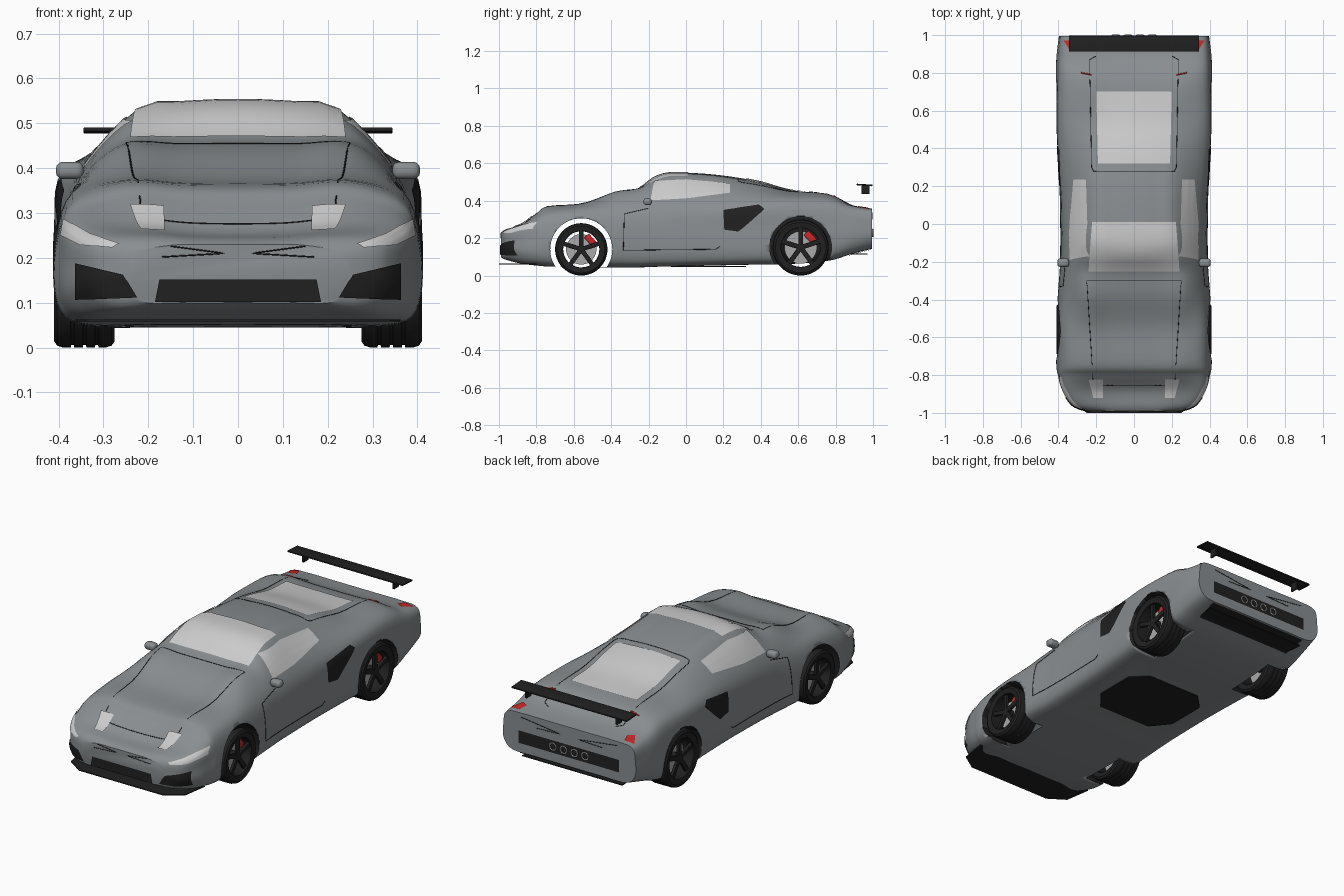
import bpy, bmesh, math
from mathutils import Vector, Matrix
from mathutils.bvhtree import BVHTree

if "Cube" in bpy.data.objects:
    bpy.data.objects.remove(bpy.data.objects["Cube"])


def mat(name, *c):
    m = bpy.data.materials.new(name)
    m.diffuse_color = (*c, 1)
    m.use_nodes = True
    m.node_tree.nodes["Principled BSDF"].inputs["Base Color"].default_value = m.diffuse_color
    return m


PAINT, BLACK = mat("paint", .25, .27, .28), mat("black", .015, .015, .016)
GLASS, RED = mat("glass", .55, .55, .55), mat("red", .6, .02, .02)
METAL = mat("metal", .4, .4, .4)


def add(name, bm, material, angle=35):
    bmesh.ops.recalc_face_normals(bm, faces=bm.faces)
    me = bpy.data.meshes.new(name)
    bm.to_mesh(me)
    bm.free()
    ob = bpy.data.objects.new(name, me)
    bpy.context.collection.objects.link(ob)
    me.materials.append(material)
    bpy.ops.object.select_all(action='DESELECT')
    ob.select_set(True)
    bpy.context.view_layer.objects.active = ob
    bpy.ops.object.shade_smooth_by_angle(angle=math.radians(angle))
    return ob


def spline(p, n, closed):
    # Catmull-Rom through the points
    out, k = [], len(p)
    g = (lambda i: p[i % k]) if closed else (lambda i: p[max(0, min(k - 1, i))])
    for i in range(k if closed else k - 1):
        a, b, c, d = g(i - 1), g(i), g(i + 1), g(i + 2)
        for j in range(n):
            t = j / n
            out.append(b + ((c - a) * t + (2 * a - 5 * b + 4 * c - d) * t * t
                            + (3 * b - a - 3 * c + d) * t ** 3) * .5)
    return out if closed else out + [p[-1]]


# Body stations: y, bottom z, half width, shoulder x, shoulder z, deck edge x, deck edge z, centre z
ROWS = [
    (-.99, .10, .25, .235, .21, .15, .228, .23),
    (-.96, .085, .325, .31, .235, .20, .248, .243),
    (-.88, .065, .378, .36, .265, .22, .272, .259),
    (-.80, .055, .40, .375, .295, .24, .330, .322),
    (-.74, .05, .408, .37, .325, .25, .368, .360),
    (-.55, .045, .41, .37, .345, .25, .384, .376),
    (-.38, .045, .40, .365, .35, .26, .443, .437),
    (-.25, .045, .39, .362, .36, .265, .458, .468),
    (-.17, .048, .388, .36, .367, .25, .495, .525),
    (-.07, .05, .387, .36, .375, .23, .527, .550),
    (.15, .055, .39, .365, .382, .22, .518, .54),
    (.38, .06, .402, .385, .387, .235, .482, .505),
    (.55, .062, .41, .39, .395, .25, .447, .458),
    (.76, .08, .41, .385, .39, .27, .433, .43),
    (.88, .115, .408, .38, .36, .27, .378, .375),
    (.995, .145, .395, .375, .345, .27, .357, .357)]
cols = []
for y, zb, w, xs, zs, xt, zt, zc in ROWS:
    h = [(.5 * w, zb), (.86 * w, zb + .003), (.99 * w, zb + .05), (w, zb + .6 * (zs - zb)), (xs, zs), (xt, zt),
         (.5 * xt, zt + .8 * (zc - zt))]
    ring = [(0, zb)] + h + [(0, zc)] + [(-a, b) for a, b in reversed(h)]
    cols.append([Vector((x, y, z)) for x, z in ring])
long = [spline(list(c), 5, False) for c in zip(*cols)]
bm = bmesh.new()
rings = [[bm.verts.new(v) for v in spline(list(r), 5, True)] for r in zip(*long)]
for a, b in zip(rings, rings[1:]):
    for i in range(len(a)):
        bm.faces.new((a[i - 1], a[i], b[i], b[i - 1]))
bm.faces.new(rings[0])
bm.faces.new(rings[-1])
bmesh.ops.recalc_face_normals(bm, faces=bm.faces)
TREE = BVHTree.FromBMesh(bm)
body = add("body_shell", bm, PAINT)
body.data.materials.append(BLACK)

# Wheel arches: cut, then open the front wells into the hollow shell
WHEELS = [(-.56, .14, .14, .166), (.613, .15, .15, .165)]
for wy, wz, r, ar in WHEELS:
    for s in (-1, 1):
        c = bmesh.new()
        bmesh.ops.create_cone(c, cap_ends=True, segments=48, radius1=ar, radius2=ar, depth=.2,
                              matrix=Matrix.Translation((s * .36, wy, wz)) @ Matrix.Rotation(math.pi / 2, 4, 'Y'))
        cut = add("arch_cutter", c, BLACK)
        cut.hide_render = True
        bpy.context.view_layer.objects.active = body
        m = body.modifiers.new("arch", 'BOOLEAN')
        m.object, m.operation, m.solver = cut, 'DIFFERENCE', 'EXACT'
        bpy.ops.object.modifier_apply(modifier=m.name)
        bpy.data.objects.remove(cut)
bm = bmesh.new()
bm.from_mesh(body.data)
caps = []
for f in bm.faces:
    c = f.calc_center_median()
    for wy, wz, r, ar in WHEELS:
        if abs(c.x) > .258 and math.hypot(c.y - wy, c.z - wz) < ar + .001:
            f.material_index = 1
            if wy < 0 and abs(f.normal.x) > .99 and abs(c.x) < .262:
                caps.append(f)
bmesh.ops.delete(bm, geom=caps, context='FACES')
bm.to_mesh(body.data)
bm.free()

VIEWS = {'side': lambda u, v: ((2, u, v), (-1, 0, 0)), 'top': lambda u, v: ((u, v, 2), (0, 0, -1)),
         'front': lambda u, v: ((u, -2, v), (0, 1, 0)), 'rear': lambda u, v: ((u, 2, v), (0, -1, 0)),
         'under': lambda u, v: ((u, v, -2), (0, 0, 1))}


def project(view, p, lift):
    o, d = map(Vector, VIEWS[view](*p))
    hit, n, *_ = TREE.ray_cast(o, d)
    if hit is None:
        hit, n, *_ = TREE.find_nearest(o + d * (1.6 if view == 'side' else 1.05))
    return hit + n * lift


def refine(pts, n=10):
    out = []
    for a, b in zip(pts, pts[1:]):
        out += [Vector(a).lerp(Vector(b), i / n) for i in range(n)]
    return out + [Vector(pts[-1])]


def patch(name, view, a, b, material, mirror=True, lift=.004):
    # skin between two rails, laid on the body
    for s in (1, -1) if mirror else (1,):
        bm = bmesh.new()
        grid = []
        for p, q in zip(refine(a), refine(b)):
            pts = [project(view, p.lerp(q, t / 10), lift) for t in range(11)]
            grid.append([bm.verts.new((s * v.x, v.y, v.z)) for v in pts])
        for g, h in zip(grid, grid[1:]):
            for i in range(10):
                bm.faces.new((g[i], g[i + 1], h[i + 1], h[i]))
        add(name, bm, material)


def seam(name, view, pts, material=BLACK, r=.0018):
    # panel gap on both sides of the car
    cu = bpy.data.curves.new(name, 'CURVE')
    cu.dimensions, cu.bevel_depth, cu.bevel_resolution = '3D', r, 1
    for s in (1, -1):
        path = [project(view, p, 0) for p in refine(pts)]
        sp = cu.splines.new('POLY')
        sp.points.add(len(path) - 1)
        for q, v in zip(sp.points, path):
            q.co = (s * v.x, v.y, v.z, 1)
    cu.materials.append(material)
    bpy.context.collection.objects.link(bpy.data.objects.new(name, cu))


# Glass
patch("windshield", 'top', [(-.24, -.25), (.24, -.25)], [(-.22, .01), (.22, .01)], GLASS, False)
patch("rear_window", 'top', [(-.2, .70), (.2, .70)], [(-.19, .32), (.19, .32)], GLASS, False)
patch("side_window", 'side', [(-.19, .40), (.0, .41), (.235, .44)], [(-.17, .503), (.0, .512), (.235, .49)], GLASS)
# Lights
patch("headlight", 'front', [(.265, .230), (.33, .252), (.387, .285)], [(.28, .222), (.35, .228), (.393, .25)], GLASS)
patch("hood_light", 'top', [(.165, -.92), (.215, -.92)], [(.165, -.82), (.24, -.82)], GLASS, lift=.006)
patch("tail_light", 'top', [(.30, .93), (.335, .91)], [(.315, .975), (.37, .97)], RED)
seam("tail_light_trim", 'top', [(.225, .79), (.28, .80)], RED, .004)
# Vents and grilles
patch("grille", 'front', [(-.175, .152), (.175, .152)], [(-.185, .102), (.185, .102)], BLACK, False)
patch("front_intake", 'front', [(.255, .162), (.36, .188)], [(.225, .112), (.36, .108)], BLACK)
patch("side_intake", 'side', [(.2, .35), (.39, .378), (.42, .355)], [(.205, .245), (.28, .235), (.30, .25)], BLACK)
patch("rear_panel", 'rear', [(-.3, .262), (.3, .262)], [(-.3, .195), (.3, .195)], BLACK, False)
patch("rear_diffuser", 'under', [(-.29, .87), (.29, .87)], [(-.30, .99), (.30, .99)], BLACK, False)
# Panel gaps
seam("hood_gap", 'top', [(0, -.30), (.25, -.30), (.215, -.855), (0, -.855)])
seam("deck_gap", 'top', [(0, .28), (.215, .28), (.225, .3), (.235, .87), (.2, .89)])
seam("door_gap", 'side', [(-.2, .36), (-.33, .33), (-.335, .135), (.16, .14), (.18, .155)])
seam("nose_crease", 'front', [(.15, .226), (.03, .210), (.17, .202)])
seam("tail_crease", 'rear', [(.29, .335), (.05, .305), (.2, .30)])


def box(name, c, size, material, bevel=.003, rot=0):
    bm = bmesh.new()
    bmesh.ops.create_cube(bm, size=1, matrix=Matrix.Translation(c) @ Matrix.Rotation(rot, 4, 'X')
                          @ Matrix.Diagonal((*size, 1)))
    bmesh.ops.bevel(bm, geom=bm.edges[:], offset=bevel, segments=3, affect='EDGES', profile=.5)
    return add(name, bm, material)


def plate(name, half, z, t, material):
    bm = bmesh.new()
    f = bm.faces.new([bm.verts.new((x, y, z)) for x, y in half + [(-x, y) for x, y in reversed(half)]])
    ex = bmesh.ops.extrude_face_region(bm, geom=[f])
    bmesh.ops.translate(bm, vec=(0, 0, t), verts=[v for v in ex['geom'] if isinstance(v, bmesh.types.BMVert)])
    add(name, bm, material)


# Underbody plates and wing
plate("front_splitter", [(.25, -1), (.34, -.94), (.362, -.80), (.3, -.76)], .058, .005, BLACK)
plate("floor_panel", [(.16, -.08), (.24, .02), (.24, .24), (.16, .32)], .046, .006, BLACK)
plate("rear_lip", [(.29, .87), (.30, .97)], .112, .005, BLACK)
box("wing", (0, .955, .484), (.69, .085, .009), BLACK, rot=-.06)
for s in (-1, 1):
    box("wing_strut", (s * .27, .96, .458), (.012, .042, .045), BLACK)
    box("mirror", (s * .375, -.205, .395), (.062, .045, .038), PAINT, .015)
    box("mirror_arm", (s * .348, -.2, .383), (.05, .02, .012), PAINT)


def lathe(name, prof, wy, wz, s, material):
    bm = bmesh.new()
    n = 48
    ring = [[bm.verts.new((s * x, wy + r * math.cos(2 * math.pi * i / n), wz + r * math.sin(2 * math.pi * i / n)))
             for r, x in prof] for i in range(n)]
    for i in range(n):
        for j in range(len(prof)):
            bm.faces.new((ring[i - 1][j - 1], ring[i - 1][j], ring[i][j], ring[i][j - 1]))
    add(name, bm, material)


# Wheels
TYRE = [(.72, .28), (.9, .275), (.97, .282), (1, .296)]
for g in (.315, .342, .369):
    TYRE += [(1, g - .004), (.96, g - .003), (.96, g + .003), (1, g + .004)]
TYRE += [(1, .39), (.97, .403), (.9, .41), (.72, .405)]
for wy, wz, r, ar in WHEELS:
    for s in (-1, 1):
        lathe("tyre", [(a * r, x) for a, x in TYRE], wy, wz, s, BLACK)
        lathe("rim", [(a * r, x) for a, x in [(.70, .404), (.74, .406), (.74, .285), (.69, .285)]], wy, wz, s, BLACK)
        lathe("brake_disc", [(a * r, x) for a, x in [(.05, .34), (.58, .34), (.58, .352), (.05, .352)]],
              wy, wz, s, METAL)
        lathe("hub", [(a * r, x) for a, x in [(.001, .33), (.15, .33), (.15, .395), (.001, .398)]], wy, wz, s, BLACK)
        for k in range(5):
            a = math.pi / 2 + k * math.tau / 5
            d = r * .41
            box("spoke", (s * .388, wy + d * math.cos(a), wz + d * math.sin(a)), (.016, r * .64, r * .17), BLACK, rot=a)
        a = .75
        box("brake_caliper", (s * .355, wy + .5 * r * math.cos(a), wz + .5 * r * math.sin(a)),
            (.035, r * .24, r * .5), RED, .006, a)

# Exhaust rings
for x in (-.096, -.032, .032, .096):
    bpy.ops.mesh.primitive_torus_add(location=(x, .998, .228), rotation=(math.pi / 2, 0, 0), major_radius=.019,
                                     minor_radius=.004, major_segments=32, minor_segments=8)
    ob = bpy.context.object
    ob.name = "exhaust"
    ob.data.materials.append(METAL)
    bpy.ops.object.shade_smooth()
